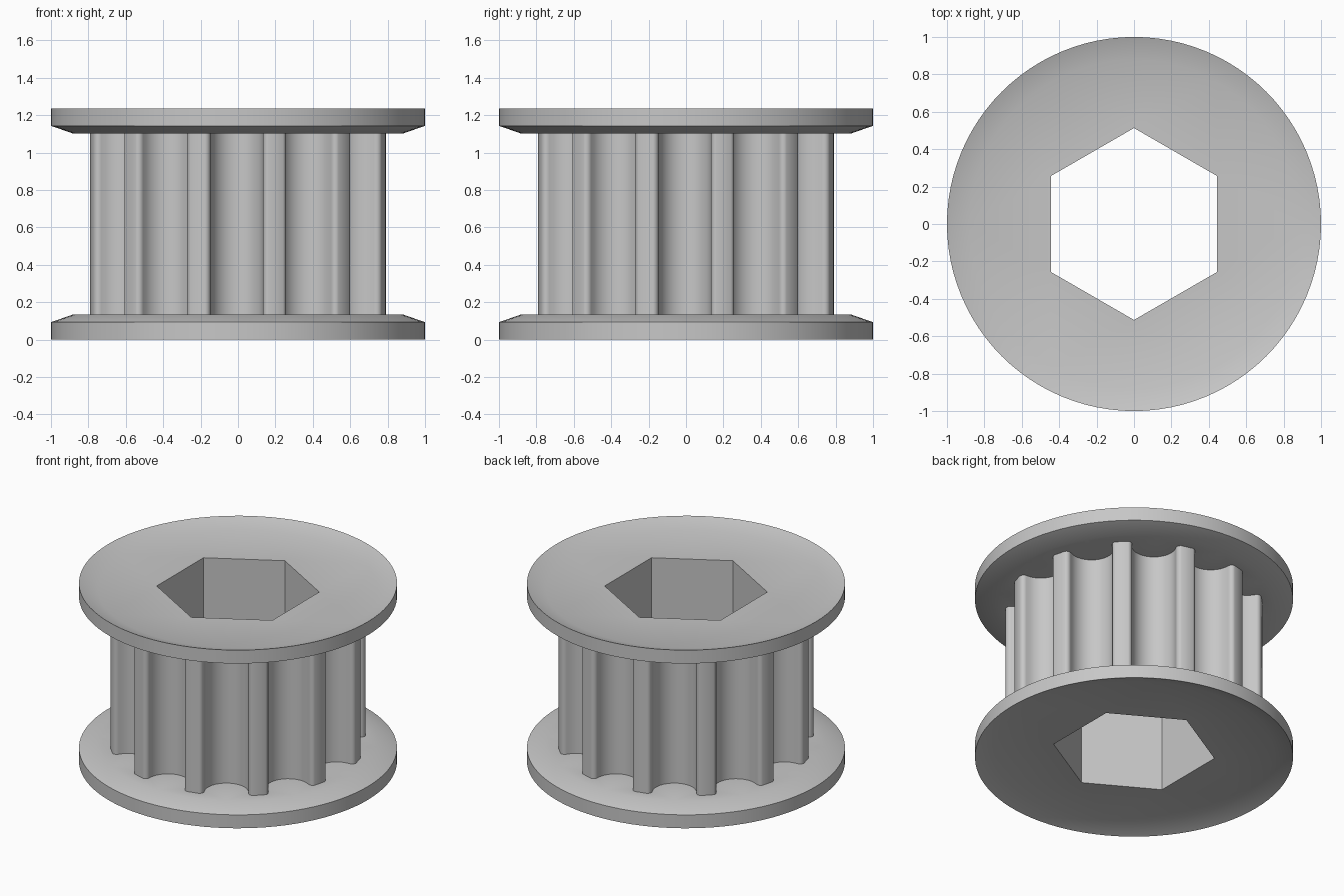
import bpy, bmesh, math
from mathutils import Vector

TEETH = 12
HEIGHT = 1.236
RIM = 0.093               # thickness of the flange sheet
DISH = 0.042              # how far the flange centre is pressed towards the hub
SHOULDER = RIM + DISH
TWIST = math.radians(-0.5)

if "Cube" in bpy.data.objects:
    bpy.data.objects.remove(bpy.data.objects["Cube"])

grey = bpy.data.materials.new("metal_grey")
grey.use_nodes = True
grey.diffuse_color = (0.57, 0.57, 0.57, 1)
grey.node_tree.nodes["Principled BSDF"].inputs["Base Color"].default_value = (0.57, 0.57, 0.57, 1)


def circle(radius, count, start=0.0):
    step = math.tau / count
    return [(radius * math.cos(start + i * step), radius * math.sin(start + i * step))
            for i in range(count)]


def arc(cx, cy, radius, a, b, steps):
    angles = [math.radians(a + (b - a) * i / steps) for i in range(steps + 1)]
    return [(cx + radius * math.cos(t), cy + radius * math.sin(t)) for t in angles]


def tooth_outline():
    """Round-bottomed grooves with filleted tooth tips, repeated around the hub."""
    groove, fillet, centre = 0.14, 0.03, 0.76
    side = groove + fillet
    pitch = (arc(-side, centre, fillet, 90, 0, 5)
             + arc(0, centre, groove, 180, 360, 16)[1:-1]
             + arc(side, centre, fillet, 180, 90, 5))
    points = []
    for k in range(TEETH):
        turn = k * math.tau / TEETH + TWIST
        c, s = math.cos(turn), math.sin(turn)
        points += [(v * c + u * s, v * s - u * c) for u, v in reversed(pitch)]
    return points


def add_loop(bm, outline, z):
    verts = [bm.verts.new((x, y, z)) for x, y in outline]
    edges = [bm.edges.new((verts[i - 1], verts[i])) for i in range(len(verts))]
    return verts, edges


def wall(bm, low, high):
    for i in range(len(low)):
        bm.faces.new((low[i - 1], low[i], high[i], high[i - 1]))


def finish(bm, name, inward=False):
    bmesh.ops.recalc_face_normals(bm, faces=bm.faces[:])
    if inward:
        bmesh.ops.reverse_faces(bm, faces=bm.faces[:])
    mesh = bpy.data.meshes.new(name)
    bm.to_mesh(mesh)
    bm.free()
    mesh.materials.append(grey)
    obj = bpy.data.objects.new(name, mesh)
    bpy.context.collection.objects.link(obj)
    bpy.ops.object.select_all(action='DESELECT')
    obj.select_set(True)
    bpy.context.view_layer.objects.active = obj
    bpy.ops.object.shade_smooth_by_angle(angle=math.radians(30))


def tube(name, outline, z0, z1, inward=False):
    bm = bmesh.new()
    low, _ = add_loop(bm, outline, z0)
    high, _ = add_loop(bm, outline, z1)
    wall(bm, low, high)
    finish(bm, name, inward)


def flange(name, top):
    """Dished disc with a bent rim, open at the bore and around the teeth."""
    def level(z):
        return HEIGHT - z if top else z
    bm = bmesh.new()
    bore_edges = add_loop(bm, hexagon, level(DISH))[1]
    dish, dish_edges = add_loop(bm, circle(0.88, 96), level(DISH))
    outer, _ = add_loop(bm, circle(1, 96), level(0))
    rim, _ = add_loop(bm, circle(1, 96), level(RIM))
    bevel, bevel_edges = add_loop(bm, circle(0.88, 96), level(SHOULDER))
    hub_edges = add_loop(bm, teeth, level(SHOULDER))[1]
    for low, high in ((dish, outer), (outer, rim), (rim, bevel)):
        wall(bm, low, high)
    for edges in (bore_edges + dish_edges, bevel_edges + hub_edges):
        bmesh.ops.triangle_fill(bm, use_beauty=True, edges=edges, normal=Vector((0, 0, 1)))
    finish(bm, name)


hexagon = circle(0.513, 6, math.pi / 6)
teeth = tooth_outline()

flange("bottom_flange", False)
flange("top_flange", True)
tube("toothed_hub", teeth, SHOULDER, HEIGHT - SHOULDER)
tube("hex_bore", hexagon, DISH, HEIGHT - DISH, inward=True)
